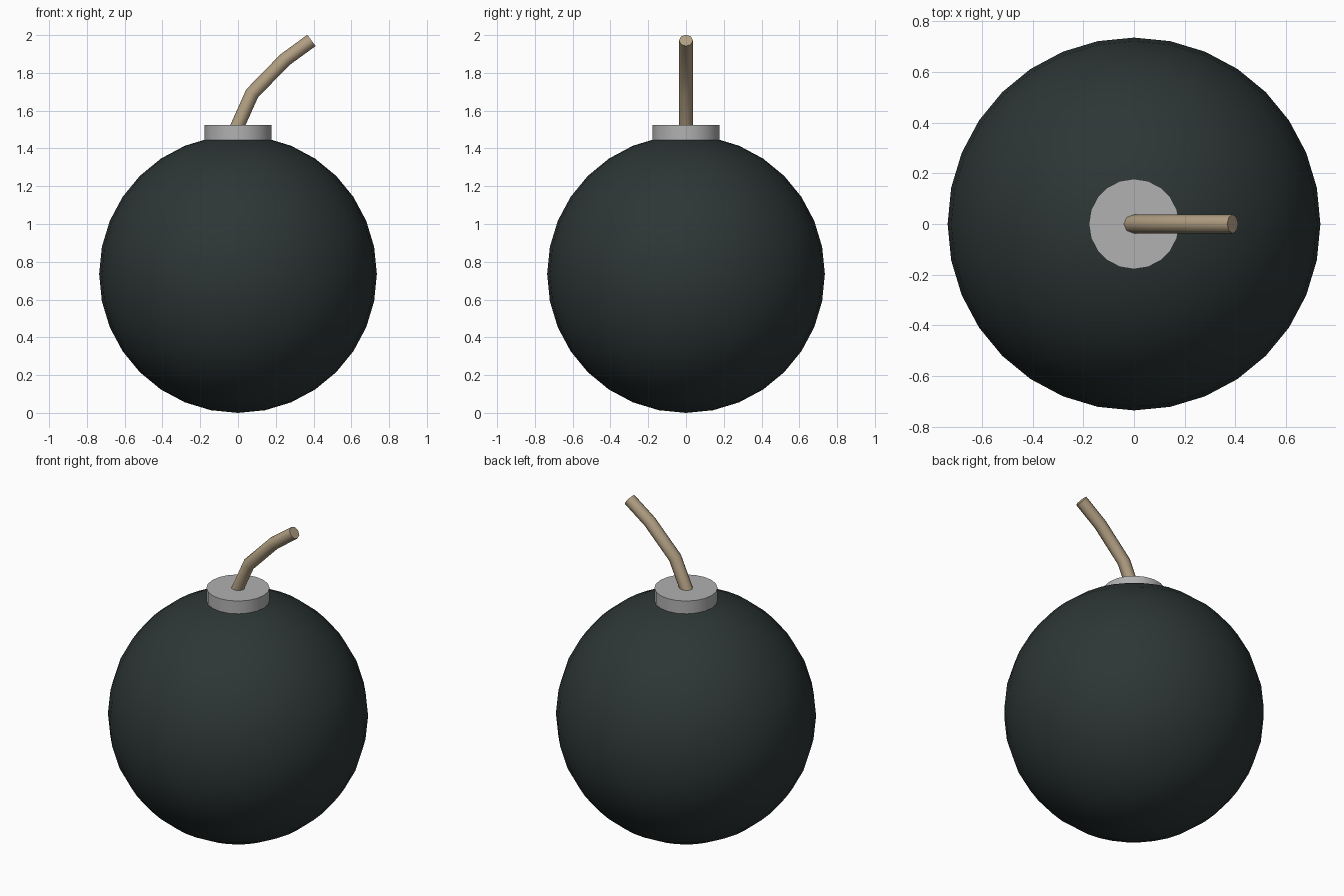
import bpy
import bmesh
import math
from mathutils import Vector

cube = bpy.data.objects.get("Cube")
if cube:
    bpy.data.objects.remove(cube, do_unlink=True)


def make_material(name, rgb):
    mat = bpy.data.materials.new(name)
    mat.use_nodes = True
    color = (*rgb, 1.0)
    mat.diffuse_color = color
    bsdf = mat.node_tree.nodes["Principled BSDF"]
    bsdf.inputs["Base Color"].default_value = color
    bsdf.inputs["Roughness"].default_value = 0.8
    return mat


def finish(obj, name, mat, angle):
    obj.name = name
    obj.data.materials.append(mat)
    bpy.ops.object.select_all(action="DESELECT")
    obj.select_set(True)
    bpy.context.view_layer.objects.active = obj
    bpy.ops.object.shade_smooth_by_angle(angle=math.radians(angle))


def make_tube(path, radius, sides):
    """Sweep a round section along a path in the XZ plane, with mitred bends."""
    bm = bmesh.new()
    points = [Vector((x, 0, z)) for x, z in path]
    dirs = [(b - a).normalized() for a, b in zip(points, points[1:])]
    rings = []
    for i, p in enumerate(points):
        before, after = dirs[max(i - 1, 0)], dirs[min(i, len(dirs) - 1)]
        tangent = (before + after).normalized()
        across = Vector((tangent.z, 0, -tangent.x)) / tangent.dot(after)
        ring = []
        for k in range(sides):
            a = math.tau * k / sides
            offset = across * math.cos(a) + Vector((0, math.sin(a), 0))
            ring.append(bm.verts.new(p + offset * radius))
        rings.append(ring)
    for low, high in zip(rings, rings[1:]):
        for k in range(sides):
            n = (k + 1) % sides
            bm.faces.new((low[k], low[n], high[n], high[k]))
    bm.faces.new(rings[0])
    bm.faces.new(rings[-1])
    bmesh.ops.recalc_face_normals(bm, faces=bm.faces)
    mesh = bpy.data.meshes.new("fuse")
    bm.to_mesh(mesh)
    bm.free()
    obj = bpy.data.objects.new("fuse", mesh)
    bpy.context.collection.objects.link(obj)
    return obj


dark_iron = make_material("dark iron", (0.026, 0.036, 0.036))
grey_metal = make_material("grey metal", (0.44, 0.44, 0.44))
tan_cord = make_material("tan cord", (0.44, 0.345, 0.225))

# Round body
R = 0.735
bpy.ops.mesh.primitive_uv_sphere_add(segments=32, ring_count=16, radius=R,
                                     location=(0, 0, R))
finish(bpy.context.object, "body", dark_iron, 40)

# Collar on top of the body
bpy.ops.mesh.primitive_cylinder_add(vertices=20, radius=0.178, depth=0.12,
                                    location=(0, 0, 1.465))
finish(bpy.context.object, "collar", grey_metal, 40)

# Bent fuse cord
fuse_path = [(-0.02, 1.48), (0.075, 1.692), (0.249, 1.87), (0.389, 1.972)]
finish(make_tube(fuse_path, 0.037, 8), "fuse", tan_cord, 50)
